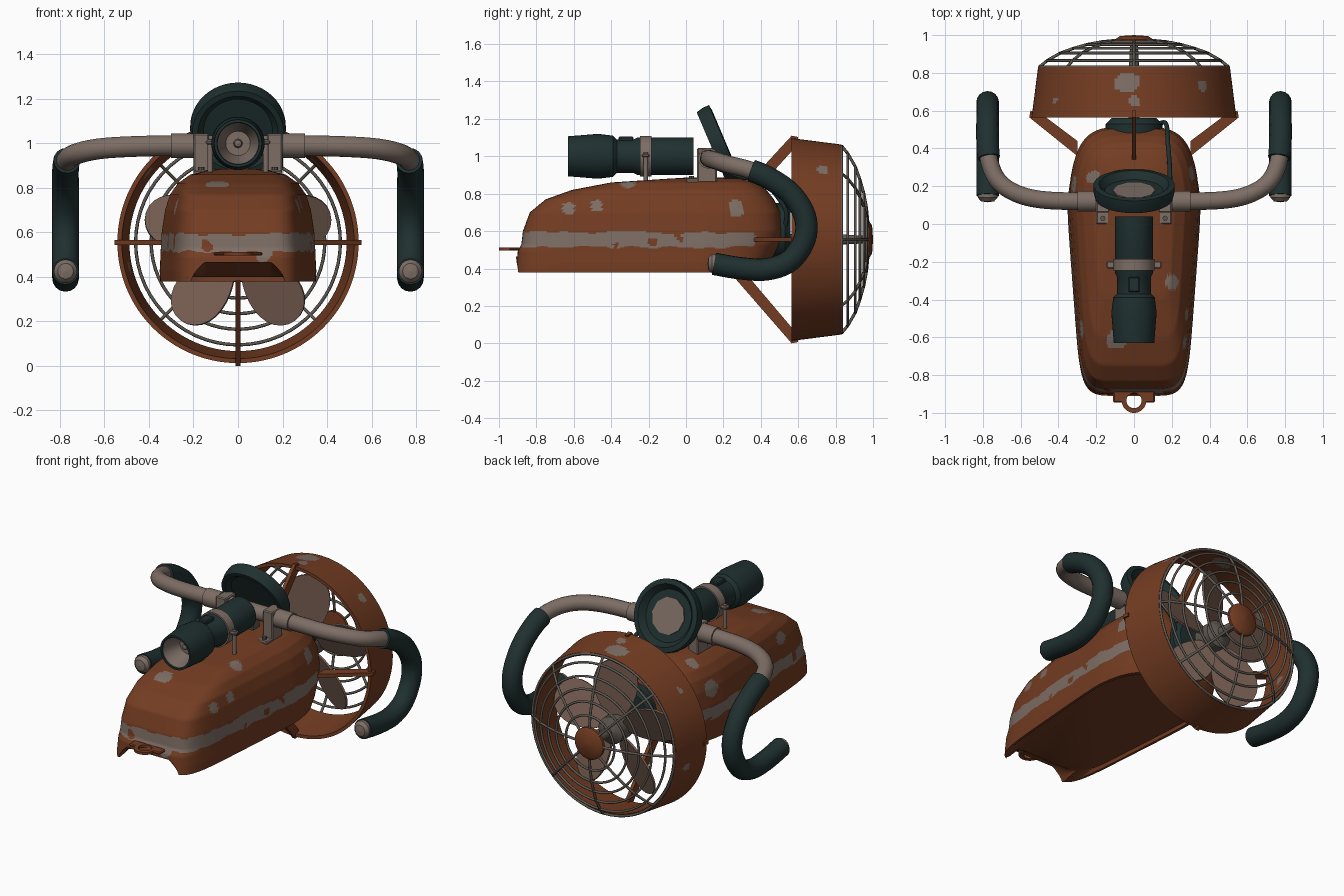
import bpy, bmesh, math
from mathutils import Vector, Matrix, noise

if "Cube" in bpy.data.objects:
    bpy.data.objects.remove(bpy.data.objects["Cube"])

def mat(name, c):
    m = bpy.data.materials.new(name)
    m.diffuse_color = (*c, 1)
    m.use_nodes = True
    m.node_tree.nodes["Principled BSDF"].inputs["Base Color"].default_value = m.diffuse_color
    return m

RUST = mat("rust orange", (0.175, 0.046, 0.016))
BEIGE = mat("worn beige", (0.205, 0.155, 0.130))
TEAL = mat("dark teal", (0.014, 0.029, 0.029))
STEEL = mat("dark steel", (0.110, 0.096, 0.080))
BROWN = mat("blade brown", (0.180, 0.110, 0.082))

def add(name, bm, *mats, angle=35):
    bmesh.ops.recalc_face_normals(bm, faces=bm.faces)
    me = bpy.data.meshes.new(name)
    bm.to_mesh(me)
    bm.free()
    for m in mats:
        me.materials.append(m)
    me.shade_smooth()
    me.set_sharp_from_angle(angle=math.radians(angle))
    ob = bpy.data.objects.new(name, me)
    bpy.context.collection.objects.link(ob)
    return ob

def bridge(bm, rings, closed=False):
    n = len(rings[0])
    for a, b in zip(rings, rings[1:] + rings[:1] if closed else rings[1:]):
        for i in range(n):
            j = (i + 1) % n
            bm.faces.new((a[i], a[j], b[j], b[i]))

def lathe(name, prof, m, loc=(0, 0, 0), rot=None, n=40, closed=False, extra=()):
    """Spin (radius, y) points around the y axis."""
    bm = bmesh.new()
    rings = [[bm.verts.new((max(r, 1e-4) * math.cos(2 * math.pi * i / n), y,
                            max(r, 1e-4) * math.sin(2 * math.pi * i / n)))
              for i in range(n)] for r, y in prof]
    bridge(bm, rings, closed)
    M = Matrix.Translation(loc) @ (rot or Matrix())
    bmesh.ops.transform(bm, matrix=M, verts=bm.verts)
    return add(name, bm, m, *extra)

def tubes(name, paths, r, m, cyclic=False, res=6):
    cu = bpy.data.curves.new(name, 'CURVE')
    cu.dimensions = '3D'
    cu.bevel_depth, cu.bevel_resolution, cu.use_fill_caps = r, res, True
    for p in paths:
        s = cu.splines.new('POLY')
        s.points.add(len(p) - 1)
        for q, c in zip(s.points, p):
            q.co = (*c, 1)
        s.use_cyclic_u = cyclic
    tmp = bpy.data.objects.new(name + "_tmp", cu)
    bpy.context.collection.objects.link(tmp)
    me = bpy.data.meshes.new_from_object(tmp.evaluated_get(bpy.context.evaluated_depsgraph_get()))
    bpy.data.objects.remove(tmp)
    bm = bmesh.new()
    bm.from_mesh(me)
    return add(name, bm, m, angle=50)

def box(name, lo, hi, m):
    bm = bmesh.new()
    bmesh.ops.create_cube(bm, size=1)
    for v in bm.verts:
        v.co = [lo[k] + (v.co[k] + .5) * (hi[k] - lo[k]) for k in range(3)]
    bmesh.ops.bevel(bm, geom=bm.edges[:], offset=0.006, segments=1, affect='EDGES')
    return add(name, bm, m)

def smooth(pts, k):
    """Catmull-Rom through the points, k samples per span."""
    P = [Vector(p) for p in [pts[0]] + pts + [pts[-1]]]
    out = []
    for a, b, c, d in zip(P, P[1:], P[2:], P[3:]):
        for i in range(k):
            t = i / k
            out.append(0.5 * (2 * b + (c - a) * t + (2 * a - 5 * b + 4 * c - d) * t * t
                              + (3 * b - a - 3 * c + d) * t ** 3))
    return out + [P[-1]]

def wear(ob, spots, rule=None):
    """Beige chips around the spots, plus an optional rule."""
    for f in ob.data.polygons:
        c = f.center
        nz = noise.noise(c * 11)
        if any((c - Vector(s[:3])).length < s[3] * (1 + .5 * nz) for s in spots) or (rule and rule(c, nz)):
            f.material_index = 1

# hull shell: level = height, front y, back y, half width
levels = [(.38, -.91, .41, .357), (.43, -.905, .45, .357), (.49, -.90, .48, .352), (.53, -.88, .50, .35),
          (.60, -.872, .515, .345), (.70, -.835, .505, .33), (.77, -.75, .47, .308),
          (.82, -.61, .43, .272), (.86, -.40, .37, .215), (.88, -.10, .29, .14), (.886, .0, .2, .07)]
lv = [tuple(p) for p in levels[:1]]
for a, b in zip(levels, levels[1:]):
    lv += [[p + (q - p) * i / 9 for p, q in zip(a, b)] for i in range(1, 10)]

def outline(z, yf, yb, hw, N=260):
    pts = []
    for i in range(N):
        c, s = math.cos(2 * math.pi * i / N), math.sin(2 * math.pi * i / N)
        e = 4 if s > 0 else 7
        r = (abs(c) ** e + abs(s) ** e) ** (-1 / e)
        y = (yf + yb) / 2 + r * s * (yb - yf) / 2
        x = hw * r * c * (1 - .21 * max(0, .1 - y))
        zz = z
        if y < -.8:  # arch in the front lip
            zz = max(z, .38 + .085 * min(1, max(0, (.21 - abs(x)) / .06)) ** .6)
        pts.append((x, y, zz))
    return pts

bm = bmesh.new()
inner = [(.40, -.79, .38, .333), (.38, -.885, .38, .34)]
rings = [[bm.verts.new(p) for p in outline(*l)] for l in inner + lv]
bridge(bm, rings)
bm.faces.new(rings[0])
bm.faces.new(rings[-1])
hull = add("hull", bm, RUST, BEIGE, angle=40)
wear(hull, [(.28, -.63, .72, .04), (.30, -.48, .73, .035), (.33, .27, .72, .055), (.30, .35, .78, .035),
            (-.28, -.55, .72, .04), (-.33, .2, .7, .05), (-.1, -.62, .81, .05), (.2, -.3, .85, .04),
            (-.22, .25, .84, .04), (.12, -.88, .49, .04)],
     lambda c, n: .515 + .015 * n < c.z < .592 + .015 * n and c.y < .37 and n > -.5)

# tow tongue with eye at the nose
lathe("tow_eye", [(.065, -.008), (.065, .008), (.04, .008), (.04, -.008)], RUST, (0, -.935, .505),
      Matrix.Rotation(math.pi / 2, 4, 'X'), closed=True)
for s in (-1, 1):
    box("tow_tongue", (min(s * .042, s * .11), -.945, .497), (max(s * .042, s * .11), -.87, .513), RUST)

# fan shroud
CZ = .555
po = [(.542 - .034 * i / 18, .565 + .265 * i / 18) for i in range(19)]
shroud = lathe("fan_shroud", po + [(r - .02, y) for r, y in reversed(po)], RUST, (0, 0, CZ), n=220,
               closed=True, extra=(BEIGE,))
wear(shroud, [(-.04, .74, 1.07, .06), (0, .65, 1.09, .03), (.36, .73, .92, .035), (-.4, .65, .87, .03),
              (-.5, .72, .45, .03)])

# four struts from hull to shroud
for k, (ri, yi) in enumerate([(.30, .36), (.30, .33), (.30, .36), (.17, .23)]):
    bm = bmesh.new()
    f = bm.faces.new([bm.verts.new((r, y, -.011)) for r, y in
                      [(.555, .565), (.548, .60), (.50, .59), (ri, yi + .08), (ri, yi)]])
    e = bmesh.ops.extrude_face_region(bm, geom=[f])
    bmesh.ops.translate(bm, vec=(0, 0, .022), verts=[v for v in e['geom'] if isinstance(v, bmesh.types.BMVert)])
    bmesh.ops.transform(bm, verts=bm.verts, matrix=Matrix.Translation((0, 0, CZ)) @ Matrix.Rotation(-k * math.pi / 2, 4, 'Y'))
    add("shroud_strut", bm, RUST)

# grille of rings and spokes
dome = [(.50, .832), (.46, .865), (.39, .905), (.32, .93), (.25, .95), (.17, .965), (.07, .975)]
def polar(r, y, a):
    return (r * math.cos(a), y, CZ + r * math.sin(a))
tubes("grille_rings", [[polar(r, y, math.pi * i / 30) for i in range(60)] for r, y in dome[:-1]], .0075, STEEL, True, 2)
tubes("grille_spokes", [[polar(r, y, math.pi * i / 4) for r, y in dome] for i in range(8)], .008, STEEL, False, 2)
lathe("grille_cap", [(0, .955), (.1, .96), (.1, .978), (.075, .995), (0, 1.0)], RUST, (0, 0, CZ))

# motor, shaft and fan blades
lathe("motor", [(0, .44), (.15, .44), (.15, .53), (.12, .56), (0, .56)], TEAL, (0, 0, .6))
lathe("fan_hub", [(0, .5), (.03, .5), (.03, .64), (.085, .65), (.085, .76), (.03, .79), (.02, .96), (0, .96)], STEEL, (0, 0, CZ))
for k in range(5):
    bm = bmesh.new()
    rs = []
    for y in (-.006, .006):
        rs.append([bm.verts.new((.25 + .185 * math.cos(a), y, (.10 + .055 * (1 + math.cos(a)) / 2) * math.sin(a)))
                   for a in [math.pi * i / 14 for i in range(28)]])
    bridge(bm, rs)
    bm.faces.new(rs[0])
    bm.faces.new(rs[1])
    M = (Matrix.Translation((0, .705, CZ)) @ Matrix.Rotation(-math.radians(18 + 72 * k), 4, 'Y')
         @ Matrix.Rotation(math.radians(25), 4, 'X'))
    bmesh.ops.transform(bm, matrix=M, verts=bm.verts)
    add("fan_blade", bm, BROWN)

# drop handlebar with grips
path = smooth([(0, .12, .99), (.3, .12, .99), (.5, .13, .985), (.63, .165, .975), (.72, .23, .955), (.765, .33, .93),
               (.775, .44, .885), (.775, .56, .80), (.775, .635, .68), (.775, .635, .56), (.775, .56, .445),
               (.775, .44, .397), (.775, .3, .40), (.775, .15, .425)], 5)
bar = path[:28]
tubes("handlebar", [[(-p.x, p.y, p.z) for p in reversed(bar[1:])] + [tuple(p) for p in bar]], .047, BEIGE)
RZ = Matrix.Rotation(math.pi / 2, 4, 'Z')
for s in (-1, 1):
    tubes("grip", [[(s * p.x, p.y, p.z) for p in path[26:]]], .06, TEAL)
    lathe("grip_end_cap", [(0, -.03), (.035, -.025), (.052, -.005), (.052, .02), (0, .02)], BEIGE, (s * .775, .145, .426), n=24)
    lathe("bar_sleeve", [(.045, -.05), (.055, -.05), (.055, .05), (.045, .05)], BEIGE, (s * .25, .12, .99), RZ, closed=True)
    # bar brackets with feet and bolts
    box("bar_bracket", (s * .165 - .035, .06, .86), (s * .165 + .035, .165, 1.045), BEIGE)
    box("bracket_foot", (s * .165 - .035, .0, .845), (s * .165 + .035, .07, .88), BEIGE)
    lathe("foot_bolt", [(0, -.01), (.014, -.01), (.014, .01), (0, .01)], STEEL, (s * .165, .03, .885),
          Matrix.Rotation(math.pi / 2, 4, 'X'), n=8)
    # lamp clamp legs and ears
    tubes("clamp_leg", [[(s * .125, -.215, .82), (s * .125, -.215, 1.02)]], .012, BEIGE)
    box("clamp_ear", (s * .12 - .025, -.235, .995), (s * .12 + .025, -.195, 1.015), BEIGE)

# lamp barrel
lathe("lamp_body", [(0, .04), (.1, .04), (.1, -.26), (.09, -.28), (.09, -.37), (.11, -.39), (.12, -.47),
                    (.107, -.63), (.095, -.63), (.06, -.49), (0, -.49)], TEAL, (0, 0, 1.0))
lathe("lamp_reflector", [(.0915, -.622), (.055, -.505), (.02, -.505), (.015, -.54), (0, -.545)], BEIGE, (0, 0, 1.0))
lathe("lamp_clamp", [(.095, -.245), (.109, -.245), (.109, -.185), (.095, -.185)], BEIGE, (0, 0, 1.0), closed=True)
box("lamp_switch", (-.03, -.36, 1.07), (.03, -.28, 1.105), TEAL)

# tilted round dial behind the bar
T = Matrix.Rotation(math.radians(23), 4, 'X')
DC = (0, .165, 1.058)
lathe("dial_housing", [(0, -.005), (.155, -.005), (.18, -.03), (.205, -.03), (.215, .01), (.215, .045), (.185, .05),
                       (.155, .01), (0, .01)], TEAL, DC, T, 48)
lathe("dial_face", [(0, .008), (.112, .008), (.112, .017), (0, .017)], BEIGE, DC, T, 10)
box("dial_stem", (-.05, .08, .86), (.05, .15, 1.03), STEEL)

# cable from bar to motor
tubes("cable", [smooth([(.19, .13, .95), (.19, .28, .895), (.18, .42, .855), (.17, .53, .72), (.13, .53, .62)], 6)], .012, TEAL)
